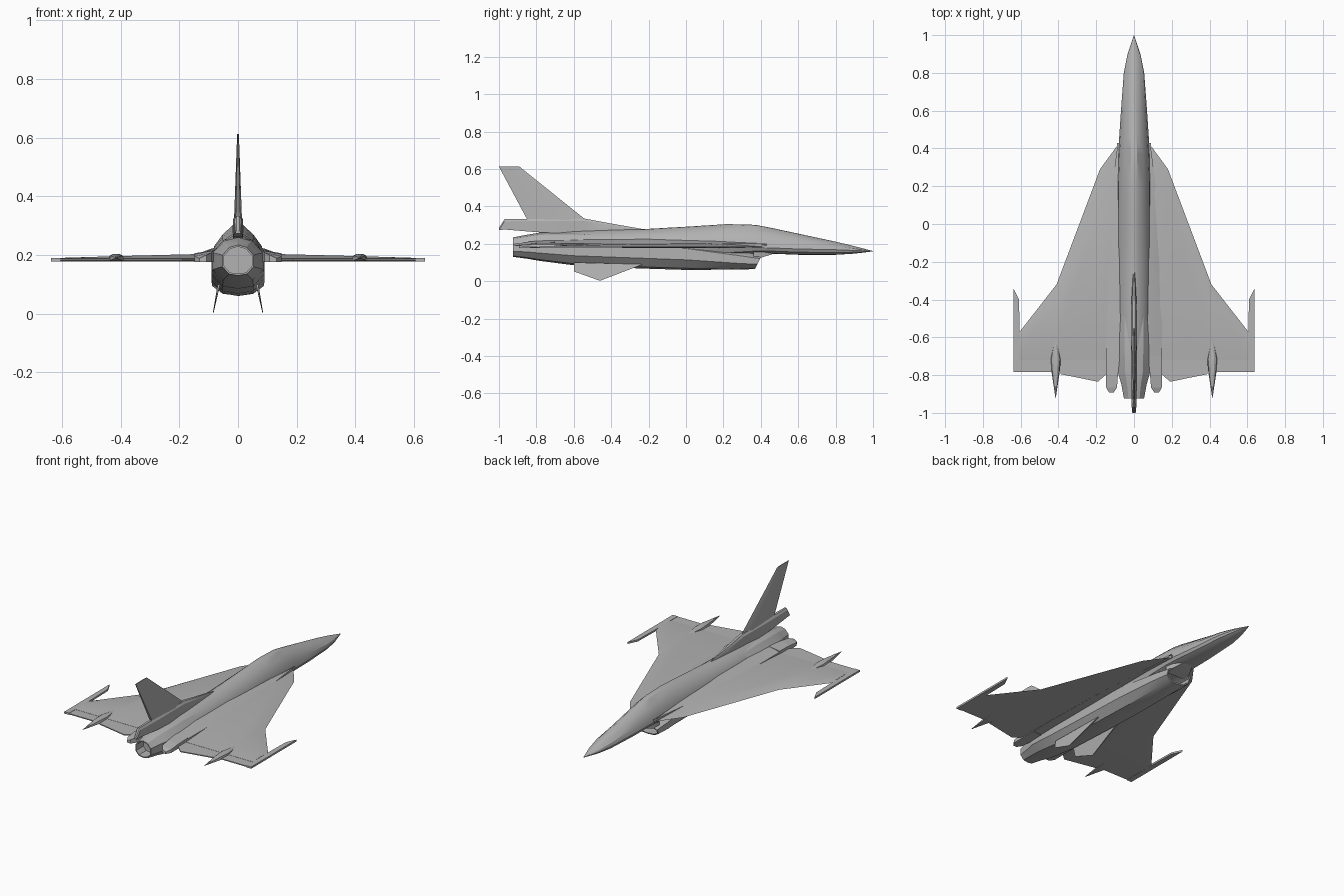
import bpy, bmesh, math
from mathutils import Vector

cube = bpy.data.objects.get("Cube")
if cube:
    bpy.data.objects.remove(cube, do_unlink=True)

grey = bpy.data.materials.new("airframe grey")
grey.use_nodes = True
GREY = (0.45, 0.45, 0.45, 1)
grey.diffuse_color = GREY
grey.node_tree.nodes["Principled BSDF"].inputs["Base Color"].default_value = GREY


def loft(name, rings, mirror=False, hollow=(), smooth=True):
    """Skin closed rings of equal length; hollow lists (end, inset, depth) for open ends."""
    bm = bmesh.new()
    vs = [[bm.verts.new(p) for p in ring] for ring in rings]
    n = len(rings[0])
    for a, b in zip(vs, vs[1:]):
        for i in range(n):
            j = (i + 1) % n
            bm.faces.new((a[i], a[j], b[j], b[i]))
    caps = {0: bm.faces.new(vs[0]), -1: bm.faces.new(vs[-1])}
    bmesh.ops.recalc_face_normals(bm, faces=bm.faces)
    for end, inset, depth in hollow:
        face = caps[end]
        bmesh.ops.inset_region(bm, faces=[face], thickness=inset)
        new = bmesh.ops.extrude_discrete_faces(bm, faces=[face])["faces"][0]
        bmesh.ops.translate(bm, verts=new.verts, vec=(0, depth, 0))
    bmesh.ops.remove_doubles(bm, verts=bm.verts, dist=1e-5)
    me = bpy.data.meshes.new(name)
    bm.to_mesh(me)
    bm.free()
    me.materials.append(grey)
    ob = bpy.data.objects.new(name, me)
    bpy.context.collection.objects.link(ob)
    if mirror:
        ob.modifiers.new("Mirror", 'MIRROR').use_mirror_merge = False
    if smooth:
        bpy.ops.object.select_all(action='DESELECT')
        ob.select_set(True)
        bpy.context.view_layer.objects.active = ob
        bpy.ops.object.shade_smooth_by_angle(angle=math.radians(30))
    return ob


def body_ring(half, y, w, bottom, mid, top, rake=0.0):
    """Symmetric section from unit half-profile points, top to bottom."""
    pts = []
    for u, v in half + [(-u, v) for u, v in reversed(half[1:-1])]:
        z = mid + v * ((top - mid) if v > 0 else (mid - bottom))
        pts.append(Vector((u * w, y + rake * (z - mid), z)))
    return pts


def plate(name, outline, z0, z1, mirror=True):
    """Flat panel from an x, y outline."""
    return loft(name, [[(x, y, z) for x, y in outline] for z in (z0, z1)],
                mirror, smooth=False)


# Upper fuselage with nose and canopy hump: y, half width, bottom, mid, top
upper = [(0, 1), (.2, .97), (.58, .72), (.9, .4), (1, 0), (.88, -.55), (.45, -.95), (0, -1)]
loft("fuselage", [body_ring(upper, *s) for s in (
    (1.0, .001, .159, .16, .161), (.9, .034, .147, .164, .187),
    (.8, .054, .141, .168, .211), (.6, .069, .141, .172, .254),
    (.45, .079, .147, .178, .286), (.37, .084, .145, .18, .301),
    (.22, .09, .13, .18, .305), (0, .09, .12, .18, .291),
    (-.23, .09, .11, .18, .278), (-.4, .088, .11, .18, .275),
    (-.6, .084, .12, .18, .268), (-.8, .07, .13, .18, .25))])

# Belly duct running from the chin intake to the exhaust
belly = [(0, 1), (.55, .85), (1, .35), (1, -.4), (.58, -.9), (0, -1)]
loft("engine_duct", [body_ring(belly, *s) for s in (
    (.39, .08, .065, .108, .144, .5), (.3, .088, .062, .115, .17),
    (.0, .091, .06, .15, .22), (-.25, .091, .068, .16, .25),
    (-.6, .091, .085, .17, .265), (-.78, .087, .108, .178, .26),
    (-.85, .067, .12, .18, .248), (-.925, .053, .13, .18, .234))],
    hollow=[(0, .008, -.12), (-1, .006, .07)])

# Splitter wedge between intake and nose
loft("intake_splitter", [[(x * w, y, z) for x, z in ((-1, .155), (1, .155), (1, b), (-1, b))]
                         for y, w, b in ((.47, .03, .147), (.41, .06, .128), (.36, .07, .12))])

# Cranked delta wing: span station, leading edge, trailing edge, thickness
def wing_ring(x, le, te, t):
    c = le - te
    return [(x, le, .183), (x, le - .2 * c, .182 + t), (x, te + .25 * c, .182 + t),
            (x, te, .188), (x, te, .18), (x, le - .2 * c, .178)]


loft("wing", [wing_ring(*s) for s in (
    (.04, .43, -.72, .022), (.085, .42, -.72, .022), (.18, .29, -.72, .02),
    (.41, -.32, -.72, .014), (.605, -.57, -.72, .008))], mirror=True)

# Blended wing root fairing: y, outer x, inner height
loft("wing_root_fairing", [[(.07, y, .178), (.07, y, h), (.09, y, h - .004), (x, y, .2), (x, y, .178)]
     for y, x, h in ((.43, .086, .195), (.2, .115, .215), (-.2, .14, .226),
                     (-.55, .148, .222), (-.73, .148, .217))], mirror=True)

# Split tail boards beside the exhaust
loft("tail_board", [[(a, y, .176), (a, y, t), (b, y, t - .012), (b, y, .176)]
     for y, a, b, t in ((-.70, .075, .148, .218), (-.8, .085, .148, .215),
                        (-.865, .09, .148, .208), (-.893, .108, .132, .2))],
     mirror=True, smooth=False)

# Trailing edge control surfaces and tip rails
plate("inner_elevon", [(.14, -.71), (.148, -.795), (.19, -.835), (.39, -.795), (.39, -.71)], .181, .187)
plate("outer_elevon", [(.435, -.71), (.435, -.783), (.615, -.783), (.615, -.71)], .181, .187)
plate("wingtip_rail", [(.605, -.57), (.609, -.4), (.638, -.34), (.638, -.783), (.605, -.783)], .178, .189)

# Actuator pods
loft("actuator_pod", [[(.415 + w * u, y, .19 + h * v) for u, v in
                       ((-1, -.7), (-.8, .5), (-.35, 1), (.35, 1), (.8, .5), (1, -.7))]
     for y, w, h in ((-.60, .004, .003), (-.715, .028, .014), (-.78, .022, .014), (-.92, .001, .001))],
     mirror=True)

# Dorsal spine and brake housing beneath the fin
loft("fin_base", [[(-w, y, b), (-w, y, t - .012), (-w * .5, y, t), (w * .5, y, t), (w, y, t - .012), (w, y, b)]
     for y, w, b, t in ((-.24, .004, .262, .28), (-.4, .013, .255, .308), (-.54, .017, .25, .334),
                        (-.8, .017, .262, .333), (-.97, .012, .276, .332), (-1.0, .009, .279, .285))])

# Vertical fin: height, leading edge, trailing edge, half thickness
loft("tail_fin", [[(0, le, z), (w, le - .3 * (le - te), z), (w * .6, te, z),
                   (-w * .6, te, z), (-w, le - .3 * (le - te), z)]
     for z, le, te, w in ((.3, -.50, -.835, .014), (.335, -.545, -.852, .013), (.612, -.89, -1.0, .003))])

# Canted ventral fins
loft("ventral_fin", [[(.068 + (.085 - z) * .2 + dx * (.3 if z < .06 else 1), y, z) for y, z in
                      ((-.23, .09), (-.46, .002), (-.6, .052), (-.6, .1))]
     for dx in (-.004, .004)], mirror=True, smooth=False)
